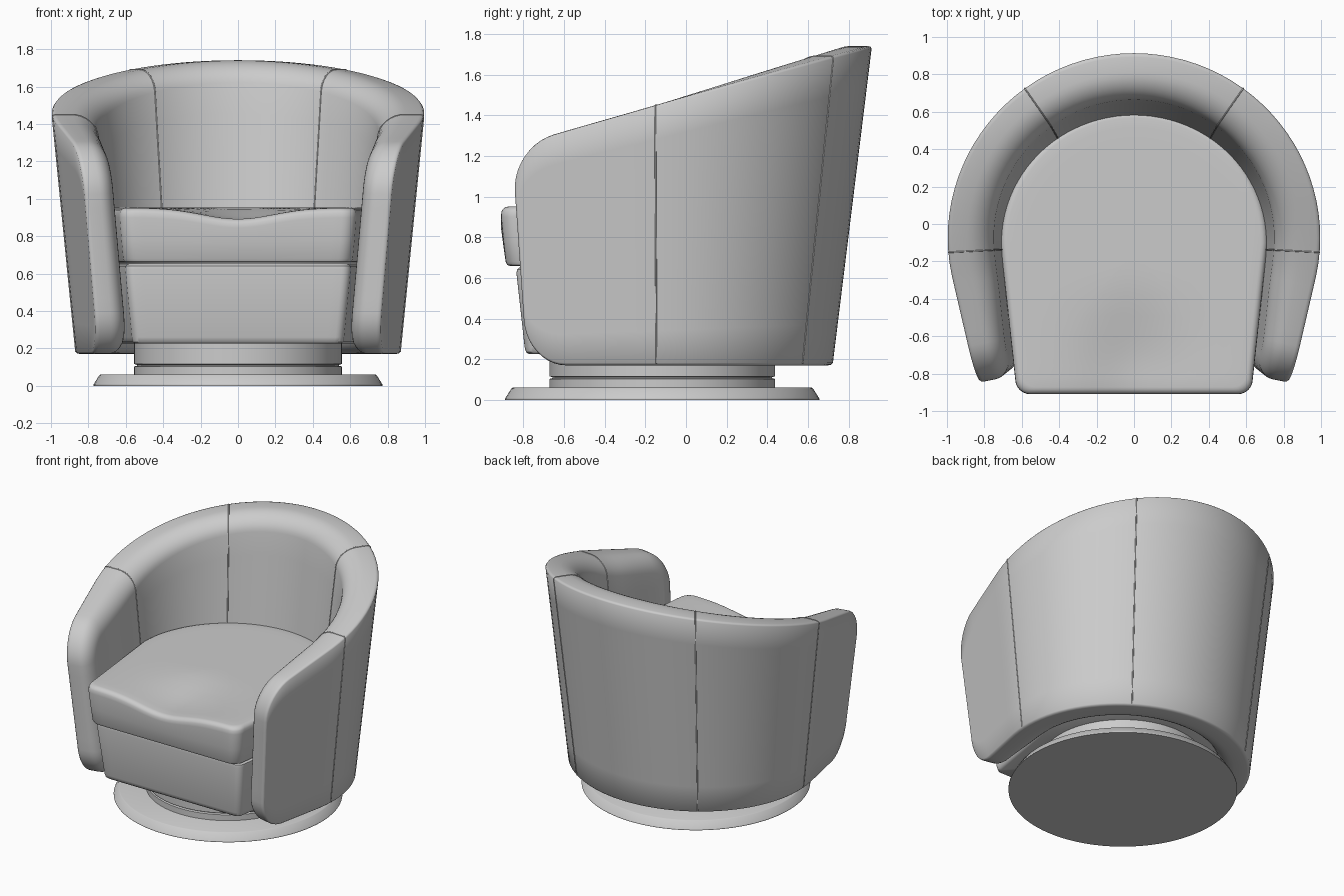
import bpy, bmesh
from math import sin, cos, pi, radians, exp

if "Cube" in bpy.data.objects:
    bpy.data.objects.remove(bpy.data.objects["Cube"])


def finish(bm, name, angle=40):
    bmesh.ops.recalc_face_normals(bm, faces=bm.faces[:])
    me = bpy.data.meshes.new(name)
    bm.to_mesh(me)
    bm.free()
    ob = bpy.data.objects.new(name, me)
    bpy.context.collection.objects.link(ob)
    bpy.ops.object.select_all(action='DESELECT')
    ob.select_set(True)
    bpy.context.view_layer.objects.active = ob
    bpy.ops.object.shade_smooth_by_angle(angle=radians(angle))
    return ob


def smooth(t):
    t = max(0, min(1, t))
    return t * t * (3 - 2 * t)


def loft(name, rings, angle=40):
    """Skin closed rings of points, capping both ends."""
    bm = bmesh.new()
    vs = [[bm.verts.new(p) for p in r] for r in rings]
    n = len(vs[0])
    for a, b in zip(vs, vs[1:]):
        for i in range(n):
            bm.faces.new((a[i], a[(i + 1) % n], b[(i + 1) % n], b[i]))
    bm.faces.new(vs[0])
    bm.faces.new(vs[-1])
    return finish(bm, name, angle)


# --- upholstered wrap-around shell, laid out as (u along wall, z, depth inward)
PHI = radians(101.5)          # arc half-angle, then straight arms
UA = 0.99 * PHI
L = UA + 0.595
R = 0.22                      # corner radius of the arm fronts
YC = -0.10


def path(u):
    s = 1 if u >= 0 else -1
    a = min(abs(u) / 0.99, PHI)
    k = max(0, abs(u) - UA)
    x = sin(a) + k * cos(PHI)
    y = YC + 0.985 * cos(a) - k * sin(PHI)
    return s * x, y, s * sin(a), cos(a)


def wall(u, z, d):
    x, y, nx, ny = path(u)
    q = z - 1.5
    ky = 0.125 if y > YC else 0.09
    return (x * (1 + 0.1 * q) - nx * d,
            YC + (y - YC) * (1 + ky * q) - ny * d, z)


def depth(u, layer):
    f = smooth((abs(u) - 1.6) / 0.75)
    t, r = 0.235 - 0.06 * f, 0.13 - 0.04 * f
    return layer[1] if layer[2] is None else t - r + r * sin(layer[2])


# layers: (inset of outline, fixed depth, angle of inner rounding)
E = 0.12
layers = [(0.012, 0, None), (0.003, 0.008, None), (0, 0.022, None)]
layers += [(E * (1 - cos(k * pi / 16)), 0, k * pi / 16) for k in range(9)]
C, MID, M = 10, 64, 8
N = 2 * C + MID


def station(i, e):
    if i > N // 2:
        u, drop = station(N - i, e)
        return -u, drop
    if i <= C:
        th = i / C * pi / 2
        return -(L - e - (R - e) * (1 - cos(th))), (R - e) * (1 - sin(th))
    return -(L - R) * (1 - (i - C) / (MID / 2)), 0


def z_range(u, e, drop):
    return 0.17 + e + drop, 1.492 + 0.281 * path(u)[1] - e - drop


bm = bmesh.new()
cache = {}


def vert(k, i, j):
    if (k, i, j) not in cache:
        e = layers[k][0]
        u, drop = station(i, e)
        lo, hi = z_range(u, e, drop)
        cache[k, i, j] = bm.verts.new(
            wall(u, lo + (hi - lo) * j / M, depth(u, layers[k])))
    return cache[k, i, j]


last = len(layers) - 1
for k in (0, last):
    for i in range(N):
        for j in range(M):
            bm.faces.new((vert(k, i, j), vert(k, i + 1, j),
                          vert(k, i + 1, j + 1), vert(k, i, j + 1)))
ring = ([(i, 0) for i in range(N)] + [(N, j) for j in range(M)] +
        [(i, M) for i in range(N, 0, -1)] + [(0, j) for j in range(M, 0, -1)])
for k in range(last):
    for a, b in zip(ring, ring[1:] + ring[:1]):
        bm.faces.new((vert(k, *a), vert(k, *b), vert(k + 1, *b), vert(k + 1, *a)))
finish(bm, "shell", 50)

# --- thin seams over the shell
for n, u in enumerate((-1.607, -0.605, 0.605, 1.607)):
    pts = [wall(u, 0.18, 0)]
    for la in layers:
        pts.append(wall(u, z_range(u, la[0], 0)[1], depth(u, la)))
    pts.append(wall(u, 0.8, depth(u, layers[-1])))
    cu = bpy.data.curves.new("seam", 'CURVE')
    cu.dimensions = '3D'
    cu.bevel_depth = 0.004
    cu.bevel_resolution = 1
    sp = cu.splines.new('POLY')
    sp.points.add(len(pts) - 1)
    for p, c in zip(sp.points, pts):
        p.co = (*c, 1)
    bpy.context.collection.objects.link(
        bpy.data.objects.new("seam_%d" % (n + 1), cu))


# --- D-shaped outline: round back, tapering sides, rounded front corners
def d_outline(w, back, wf, yf, rc):
    pts = [(w * cos(a), YC + (back - YC) * sin(a))
           for a in (k * pi / 40 for k in range(41))]
    left = [(-w + (w - wf) * t, YC + (yf + rc - YC) * t)
            for t in (k / 6 for k in range(1, 6))]
    left += [(-wf + rc * (1 - cos(a)), yf + rc * (1 - sin(a)))
             for a in (k * pi / 12 for k in range(7))]
    front = [(-wf + rc + 2 * (wf - rc) * k / 24, yf) for k in range(1, 24)]
    return pts + left + front + [(-x, y) for x, y in reversed(left)]


def d_ring(outline, z, s, dip=0):
    out = []
    for x, y in outline:
        x, y = x * s, -0.15 + (y + 0.15) * s
        g = exp(-(x / 0.27) ** 2) * smooth((-0.25 - y) / 0.55)
        out.append((x, y, z - dip * g))
    return out


# --- seat cushion, its top edge dipping at the front centre
o = d_outline(0.715, 0.605, 0.635, -0.91, 0.08)
lv = [(0.658, 0.3, 0), (0.658, 0.94, 0), (0.664, 0.96, 0), (0.68, 0.97, 0),
      (0.78, 0.985, 0.02), (0.90, 1.0, 0.055)]
lv += [(0.915 + 0.037 * sin(a), 1 - 0.05 * (1 - cos(a)), 0.06)
       for a in (k * pi / 10 for k in range(1, 6))]
lv += [(0.953, s, 0.06) for s in (0.88, 0.8, 0.7, 0.6, 0.45, 0.3, 0.15, 0.03)]
loft("seat_cushion", [d_ring(o, *l) for l in lv])

# --- upholstered seat base with the front panel
o = d_outline(0.72, 0.62, 0.605, -0.835, 0.05)
lv = [(0.225, 0.3), (0.225, 0.91), (0.235, 0.93), (0.26, 0.94), (0.62, 0.998),
      (0.64, 0.995), (0.652, 0.975), (0.655, 0.95), (0.655, 0.3)]
loft("seat_base", [d_ring(o, *l) for l in lv])


# --- round swivel base
def lathe(name, profile, n=96):
    loft(name, [[(r * cos(2 * pi * k / n), -0.117 + r * sin(2 * pi * k / n), z)
                 for k in range(n)] for r, z in profile], 30)


lathe("floor_plate", [(0.773, 0), (0.773, 0.006), (0.742, 0.056), (0.735, 0.06)])
lathe("swivel_collar", [(0.555, 0.05), (0.555, 0.103), (0.54, 0.107),
                        (0.54, 0.112), (0.555, 0.116), (0.555, 0.24)])
